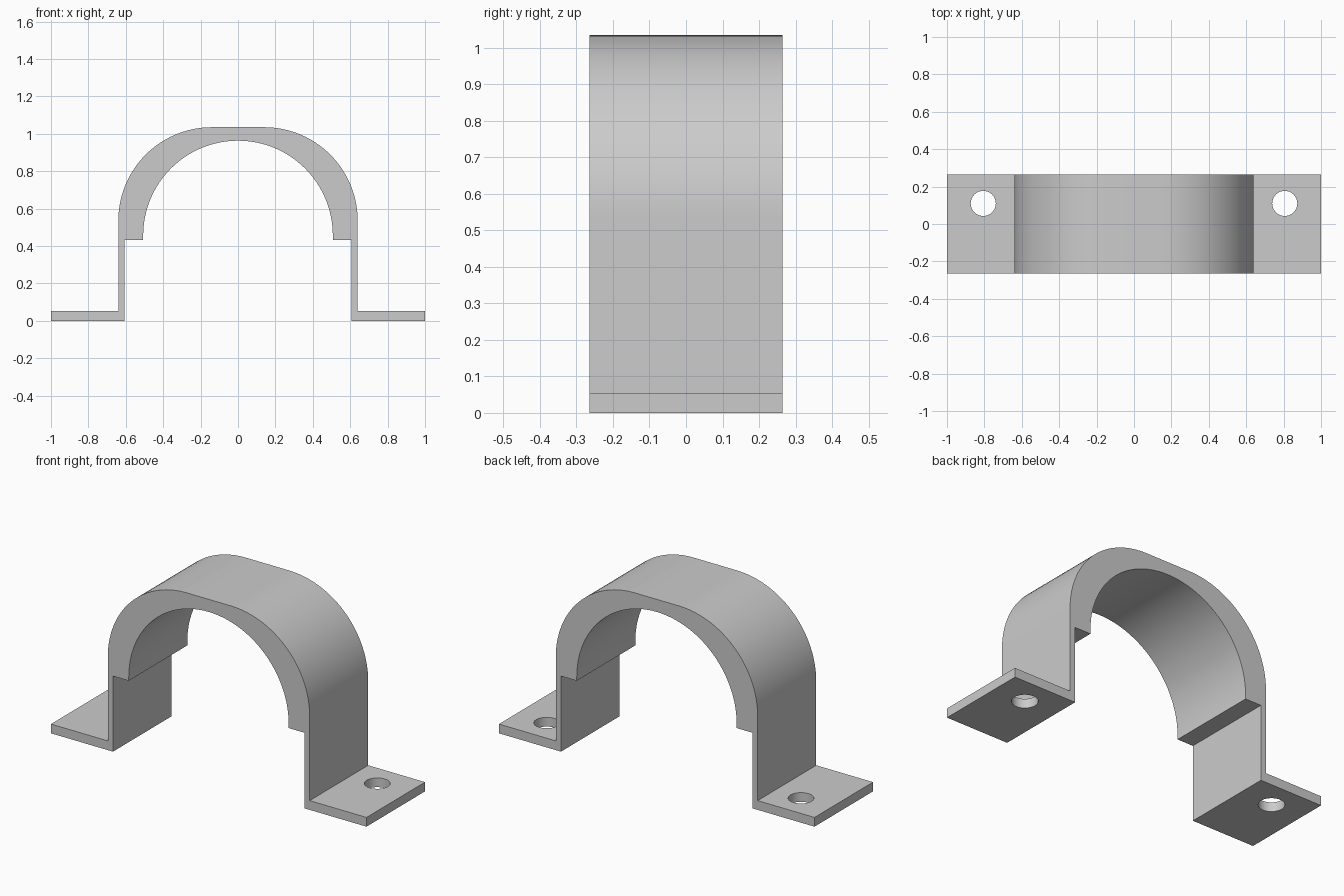
import bpy
import bmesh
from math import cos, sin, pi, radians

cube = bpy.data.objects.get("Cube")
if cube:
    bpy.data.objects.remove(cube, do_unlink=True)

HALF_DEPTH = 0.265
HOLE_X, HOLE_Y, HOLE_R = 0.806, 0.11, 0.067

grey = bpy.data.materials.new("plain grey")
grey.use_nodes = True
colour = (0.6, 0.6, 0.6, 1)
grey.diffuse_color = colour
grey.node_tree.nodes["Principled BSDF"].inputs["Base Color"].default_value = colour


def quarter_arc(cx, cz, r, steps=24):
    """Points from the side of a circle up to its top."""
    return [(cx + r * cos(pi / 2 * i / steps), cz + r * sin(pi / 2 * i / steps))
            for i in range(steps + 1)]


def mirrored(points):
    """The same points on the other side, in the opposite order."""
    return [(-x, z) for x, z in reversed(points)]


# Outline: over the outside from the left foot to the right, back along the inside
outer = [(0.607, 0), (1, 0), (1, 0.053), (0.64, 0.053)] + quarter_arc(0.14, 0.535, 0.5)
inner = quarter_arc(0, 0.456, 0.507)[::-1] + [(0.507, 0.433), (0.607, 0.433)]
outline = outer + mirrored(outer) + mirrored(inner) + inner[1:]

# Strap clamp: the outline swept from front to back
bm = bmesh.new()
face = bm.faces.new([bm.verts.new((x, -HALF_DEPTH, z)) for x, z in outline])
sweep = bmesh.ops.extrude_face_region(bm, geom=[face], use_keep_orig=True)
moved = [v for v in sweep["geom"] if isinstance(v, bmesh.types.BMVert)]
bmesh.ops.translate(bm, verts=moved, vec=(0, 2 * HALF_DEPTH, 0))
bmesh.ops.recalc_face_normals(bm, faces=bm.faces)
mesh = bpy.data.meshes.new("strap_clamp")
bm.to_mesh(mesh)
bm.free()
clamp = bpy.data.objects.new("strap_clamp", mesh)
bpy.context.collection.objects.link(clamp)
mesh.materials.append(grey)

# Screw holes through both feet
for side in (-1, 1):
    bpy.ops.mesh.primitive_cylinder_add(vertices=48, radius=HOLE_R, depth=0.2,
                                        location=(side * HOLE_X, HOLE_Y, 0.03))
    cutter = bpy.context.object
    cutter.name = "hole_cutter"
    cutter.hide_render = True
    cutter.data.materials.append(grey)
    cut = clamp.modifiers.new("screw_hole", "BOOLEAN")
    cut.operation = "DIFFERENCE"
    cut.solver = "EXACT"
    cut.object = cutter
    bpy.context.view_layer.objects.active = clamp
    bpy.ops.object.modifier_apply(modifier=cut.name)
    bpy.data.objects.remove(cutter, do_unlink=True)

# Smooth curves with crisp edges
bpy.ops.object.select_all(action="DESELECT")
clamp.select_set(True)
bpy.context.view_layer.objects.active = clamp
bpy.ops.object.shade_smooth_by_angle(angle=radians(30))
